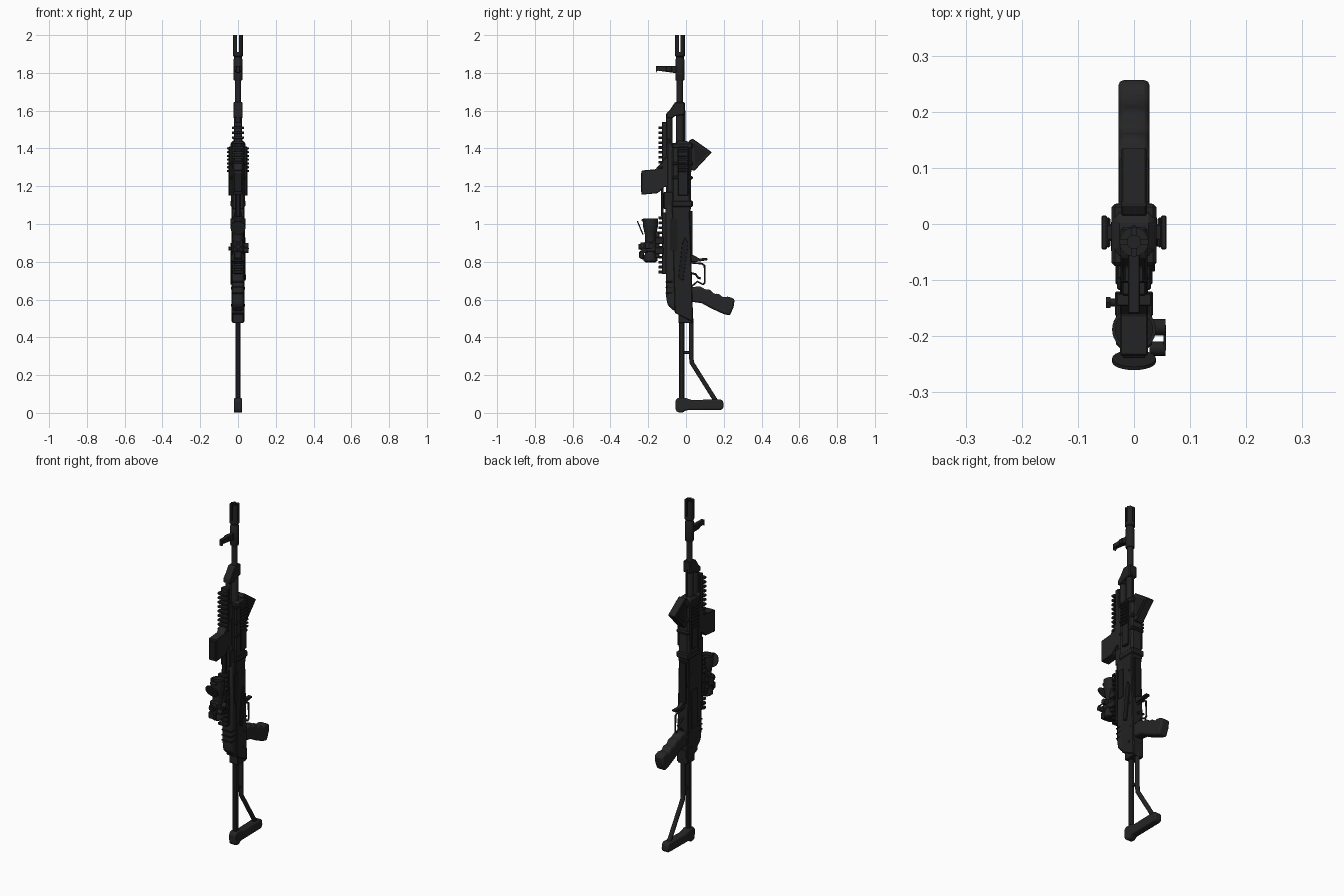
import bpy, bmesh, math
from mathutils import Vector


def material(name, v):
    m = bpy.data.materials.new(name)
    m.diffuse_color = (v, v, v, 1)
    return m


BLACK = material("matte black", 0.016)
DARK = material("deep black", 0.011)
GREY = material("charcoal", 0.019)
BY = -0.032  # bore axis


def finish(name, bm, mat, bevel=0.0, smooth=False):
    bmesh.ops.recalc_face_normals(bm, faces=bm.faces)
    me = bpy.data.meshes.new(name)
    bm.to_mesh(me)
    bm.free()
    ob = bpy.data.objects.new(name, me)
    bpy.context.collection.objects.link(ob)
    me.materials.append(mat)
    if bevel:
        b = ob.modifiers.new("bevel", "BEVEL")
        b.width = bevel
        b.segments = 2 if smooth else 1
        b.limit_method = 'ANGLE'
    if smooth:
        bpy.ops.object.select_all(action='DESELECT')
        ob.select_set(True)
        bpy.context.view_layer.objects.active = ob
        bpy.ops.object.shade_smooth_by_angle(angle=math.radians(35))
    return ob


def prof(name, pts, w, mat=BLACK, bevel=0.004, x=0.0, smooth=False):
    """Side outline in (y, z), extruded to half width w about x."""
    bm = bmesh.new()
    f = bm.faces.new([bm.verts.new((x - w, y, z)) for y, z in pts])
    r = bmesh.ops.extrude_face_region(bm, geom=[f])
    bmesh.ops.translate(bm, vec=(2 * w, 0, 0), verts=[v for v in r["geom"] if isinstance(v, bmesh.types.BMVert)])
    return finish(name, bm, mat, bevel, smooth)


def box(name, x0, x1, y0, y1, z0, z1, mat=BLACK, bevel=0.003):
    return prof(name, [(y0, z0), (y1, z0), (y1, z1), (y0, z1)], (x1 - x0) / 2, mat, bevel, (x0 + x1) / 2)


def lathe(name, rz, y, mat=BLACK, x=0.0, n=24):
    """Revolve (radius, z) outline about a vertical axis at x, y."""
    bm = bmesh.new()
    rings = []
    for r, z in rz:
        rings.append([bm.verts.new((x + r * math.cos(2 * math.pi * i / n), y + r * math.sin(2 * math.pi * i / n), z))
                      for i in range(n)])
    for a, b in zip(rings, rings[1:]):
        for i in range(n):
            bm.faces.new((a[i], a[(i + 1) % n], b[(i + 1) % n], b[i]))
    bm.faces.new(rings[0])
    bm.faces.new(rings[-1])
    return finish(name, bm, mat, 0, True)


def rod(name, a, b, r, mat=BLACK, n=16):
    a, b = Vector(a), Vector(b)
    bm = bmesh.new()
    bmesh.ops.create_cone(bm, cap_ends=True, segments=n, radius1=r, radius2=r, depth=(b - a).length)
    q = (b - a).to_track_quat('Z', 'Y')
    for v in bm.verts:
        v.co = q @ v.co + (a + b) / 2
    return finish(name, bm, mat, 0, True)


def tube(name, pts, r, mat=BLACK):
    cu = bpy.data.curves.new(name, 'CURVE')
    cu.dimensions = '3D'
    cu.bevel_depth = r
    cu.bevel_resolution = 3
    cu.use_fill_caps = True
    s = cu.splines.new('POLY')
    s.points.add(len(pts) - 1)
    for p, (y, z) in zip(s.points, pts):
        p.co = (0, y, z, 1)
    cu.materials.append(mat)
    ob = bpy.data.objects.new(name, cu)
    bpy.context.collection.objects.link(ob)
    bpy.ops.object.select_all(action='DESELECT')
    ob.select_set(True)
    bpy.context.view_layer.objects.active = ob
    bpy.ops.object.convert(target='MESH')


# barrel and slotted muzzle device
lathe("barrel", [(0.021, 1.05), (0.021, 1.57), (0.017, 1.58), (0.017, 1.8)], BY)
muzzle = lathe("muzzle_device", [(0.022, 1.76), (0.024, 1.765), (0.024, 1.87), (0.021, 1.875), (0.021, 1.885),
                                 (0.026, 1.89), (0.026, 2.0), (0.012, 2.0), (0.012, 1.8)], BY)
for i, (sx, sy) in enumerate([(0.004, 0.05), (0.05, 0.004)]):
    cut = box("slot_cutter", -sx, sx, BY - sy, BY + sy, 1.91, 2.02, bevel=0)
    cut.hide_render = True
    cut.hide_viewport = True
    m = muzzle.modifiers.new("slot", 'BOOLEAN')
    m.operation = 'DIFFERENCE'
    m.object = cut

# front sight, gas block and gas tube
prof("front_sight", [(-0.16, 1.80), (-0.15, 1.812), (-0.05, 1.798), (-0.02, 1.798), (-0.02, 1.838), (-0.16, 1.836)], 0.011, bevel=0.002)
lathe("front_sight_band", [(0.024, 1.78), (0.024, 1.84)], BY)
prof("front_sight_ears", [(-0.105, 1.808), (-0.075, 1.805), (-0.075, 1.836), (-0.105, 1.836)], 0.018, bevel=0.003)
prof("gas_block", [(-0.105, 1.56), (-0.105, 1.585), (-0.085, 1.605), (-0.058, 1.645), (-0.006, 1.645),
                   (-0.006, 1.58), (-0.06, 1.57), (-0.072, 1.56)], 0.024)
rod("gas_tube", (0, -0.089, 1.38), (0, -0.089, 1.58), 0.017)
rod("cleaning_rod", (0, -0.007, 1.4), (0, -0.007, 1.6), 0.005, DARK)

# handguard with clamps
prof("handguard", [(-0.075, 1.09), (0.025, 1.09), (0.03, 1.42), (0.012, 1.44), (-0.05, 1.44), (-0.075, 1.40)], 0.036, GREY, 0.01)
prof("upper_handguard", [(-0.105, 1.10), (-0.06, 1.10), (-0.06, 1.41), (-0.08, 1.44), (-0.105, 1.44)], 0.028, GREY, 0.01)
for z, h in [(1.09, 0.035), (1.235, 0.02), (1.31, 0.02), (1.40, 0.03)]:
    box("handguard_clamp", -0.04, 0.04, -0.075, 0.036, z, z + h, BLACK, 0.006)
for s in (-1, 1):
    box("side_rail_neck", s * 0.04 - 0.009, s * 0.04 + 0.009, -0.03, 0.0, 1.15, 1.41)
    box("side_rail_base", s * 0.046 - 0.004, s * 0.046 + 0.004, -0.042, 0.012, 1.15, 1.41)
    for i in range(7):
        z = 1.275 + i * 0.02
        prof("side_rail_tooth", [(-0.045, z), (0.015, z), (0.015, z + 0.011), (-0.045, z + 0.011)], 0.005, BLACK, 0.002, s * 0.053)

# top rails with teeth
for name, z0, z1, w in [("front_rail", 1.29, 1.54, 0.031), ("rear_rail", 0.735, 1.06, 0.03)]:
    box(name, -w * 0.7, w * 0.7, -0.128, -0.1, z0, z1)
    for i in range(int((z1 - z0) / 0.026)):
        z = z0 + 0.004 + i * 0.026
        box(name + "_tooth", -w, w, -0.146, -0.124, z, z + 0.014, BLACK, 0.002)
box("front_rail_foot", -0.02, 0.02, -0.11, -0.085, 1.37, 1.45)
box("rear_sight_leaf", -0.012, 0.012, -0.132, -0.118, 1.04, 1.2, DARK)
box("rear_sight_base", -0.03, 0.03, -0.118, -0.06, 1.08, 1.17)

# angled upper unit and folded lower foregrip
prof("upper_box", [(-0.235, 1.155), (-0.235, 1.283), (-0.162, 1.29), (-0.06, 1.405), (-0.05, 1.21),
                   (-0.115, 1.195), (-0.15, 1.163)], 0.025, GREY, 0.003)
box("upper_box_end_plate", -0.02, 0.02, -0.239, -0.233, 1.17, 1.27, DARK, 0.001)
prof("foregrip", [(0.015, 1.44), (0.035, 1.452), (0.137, 1.38), (0.045, 1.282), (0.015, 1.29)], 0.023, BLACK, 0.003)
for s in (-1, 1):
    prof("foregrip_panel", [(0.04, 1.43), (0.115, 1.378), (0.05, 1.31)], 0.002, DARK, 0, s * 0.024)

# receiver, cover and rear trunnion
prof("receiver", [(-0.06, 0.53), (0.037, 0.48), (0.03, 0.75), (0.02, 1.06), (0.03, 1.1), (-0.075, 1.1)], 0.035, BLACK, 0.004)
prof("receiver_cover", [(-0.07, 0.545), (-0.098, 0.57), (-0.106, 0.62), (-0.106, 0.74), (-0.108, 1.1),
                        (-0.05, 1.1), (-0.05, 0.535)], 0.032, GREY, 0.014, smooth=True)
prof("rear_trunnion", [(-0.04, 0.475), (0.037, 0.475), (0.037, 0.56), (-0.06, 0.56), (-0.058, 0.54), (-0.04, 0.53)], 0.029, BLACK, 0.003)
for i in range(3):
    box("cover_rib", -0.033, 0.033, -0.108, -0.07, 0.63 + i * 0.03, 0.638 + i * 0.03, DARK, 0.002)
prof("selector_lever", [(-0.04, 0.72), (-0.015, 0.70), (0.012, 0.90), (-0.005, 0.93), (-0.02, 0.9)], 0.003, DARK, 0.001, 0.038)
rod("selector_pivot", (0.03, -0.027, 0.72), (0.043, -0.027, 0.72), 0.013, DARK)
box("ejection_port", 0.033, 0.037, -0.085, -0.045, 0.86, 1.03, DARK, 0.001)
box("side_mount_plate", -0.041, -0.034, -0.05, 0.005, 0.68, 0.9, BLACK, 0.002)
box("magazine_well", -0.022, 0.022, 0.018, 0.034, 0.83, 1.07, DARK)
for s in (-1, 1):
    for y, z in [(0.0, 0.57), (0.01, 0.66), (0.005, 0.8), (0.0, 1.0)]:
        rod("rivet", (s * 0.03, y, z), (s * 0.038, y, z), 0.006)

# trigger group
tube("trigger_guard", [(0.025, 0.795), (0.085, 0.79), (0.098, 0.78), (0.1, 0.69), (0.09, 0.68), (0.06, 0.695), (0.03, 0.67)], 0.005)
tube("trigger", [(0.025, 0.74), (0.05, 0.735), (0.065, 0.715), (0.078, 0.712)], 0.006, DARK)
prof("release_catch", [(0.02, 0.80), (0.06, 0.80), (0.113, 0.808), (0.113, 0.82), (0.07, 0.818), (0.04, 0.835), (0.02, 0.835)], 0.012, BLACK, 0.002)

# pistol grip
prof("pistol_grip", [(0.02, 0.665), (0.075, 0.67), (0.105, 0.652), (0.125, 0.655), (0.15, 0.628), (0.172, 0.633),
                     (0.195, 0.61), (0.222, 0.617), (0.258, 0.602), (0.252, 0.56), (0.232, 0.514), (0.195, 0.525),
                     (0.13, 0.555), (0.085, 0.58), (0.02, 0.59)], 0.028, GREY, 0.011, smooth=True)

# skeleton stock
box("stock_upper_bar", -0.013, 0.013, -0.038, -0.008, 0.05, 0.5, BLACK, 0.007)
tube("stock_lower_bar", [(0.027, 0.5), (0.027, 0.3), (0.031, 0.265), (0.16, 0.06)], 0.0125)
box("stock_bridge", -0.008, 0.008, -0.02, 0.03, 0.312, 0.328)
prof("butt_pad", [(-0.055, 0.015), (-0.045, 0.003), (-0.02, 0.0), (0.0, 0.014), (0.19, 0.016), (0.2, 0.03), (0.197, 0.062),
                  (0.185, 0.072), (0.03, 0.068), (-0.005, 0.08), (-0.045, 0.08), (-0.056, 0.065)], 0.022, GREY, 0.008, smooth=True)

# optic: bell, body, mount, turrets and flip-up cover
SY = -0.188
lathe("optic_tube", [(0.03, 0.8), (0.036, 0.805), (0.036, 0.83), (0.03, 0.84), (0.028, 0.93), (0.031, 0.95),
                     (0.039, 0.985), (0.039, 1.03), (0.033, 1.03), (0.033, 1.01)], SY, BLACK, n=32)
lathe("optic_lens", [(0.033, 1.008), (0.033, 1.012)], SY, DARK, n=32)
lathe("optic_eyepiece", [(0.026, 0.797), (0.026, 0.803)], SY, DARK, n=32)
box("optic_body", -0.032, 0.032, -0.222, -0.155, 0.85, 0.91, GREY, 0.008)
for z in (0.84, 0.895):
    box("optic_mount", -0.034, 0.034, -0.165, -0.12, z, z + 0.035)
box("optic_mount_base", -0.028, 0.028, -0.165, -0.14, 0.82, 0.96)
rod("mount_screw", (-0.05, -0.14, 0.87), (-0.02, -0.14, 0.87), 0.007)
rod("mount_nut", (-0.05, -0.14, 0.87), (-0.042, -0.14, 0.87), 0.011, n=6)
rod("elevation_turret", (0, -0.2, 0.88), (0, -0.242, 0.88), 0.021)
rod("elevation_cap", (0, -0.24, 0.88), (0, -0.252, 0.88), 0.014, DARK)
rod("windage_turret", (0.02, -0.184, 0.885), (0.056, -0.184, 0.885), 0.015)
rod("side_dial", (0.028, -0.222, 0.86), (0.056, -0.222, 0.86), 0.013)
box("dial_tether", 0.053, 0.057, -0.225, -0.18, 0.868, 0.874, DARK, 0)
prof("eyepiece_cover", [(-0.225, 0.81), (-0.248, 0.82), (-0.248, 0.855), (-0.22, 0.86)], 0.02)
cover = rod("flip_up_cover", (0, -0.2395, 0.981), (0, -0.2455, 0.9785), 0.039, BLACK, 32)
cover.data.transform(cover.matrix_world)
rod("cover_hinge", (-0.018, -0.228, 1.02), (0.018, -0.228, 1.02), 0.007)
